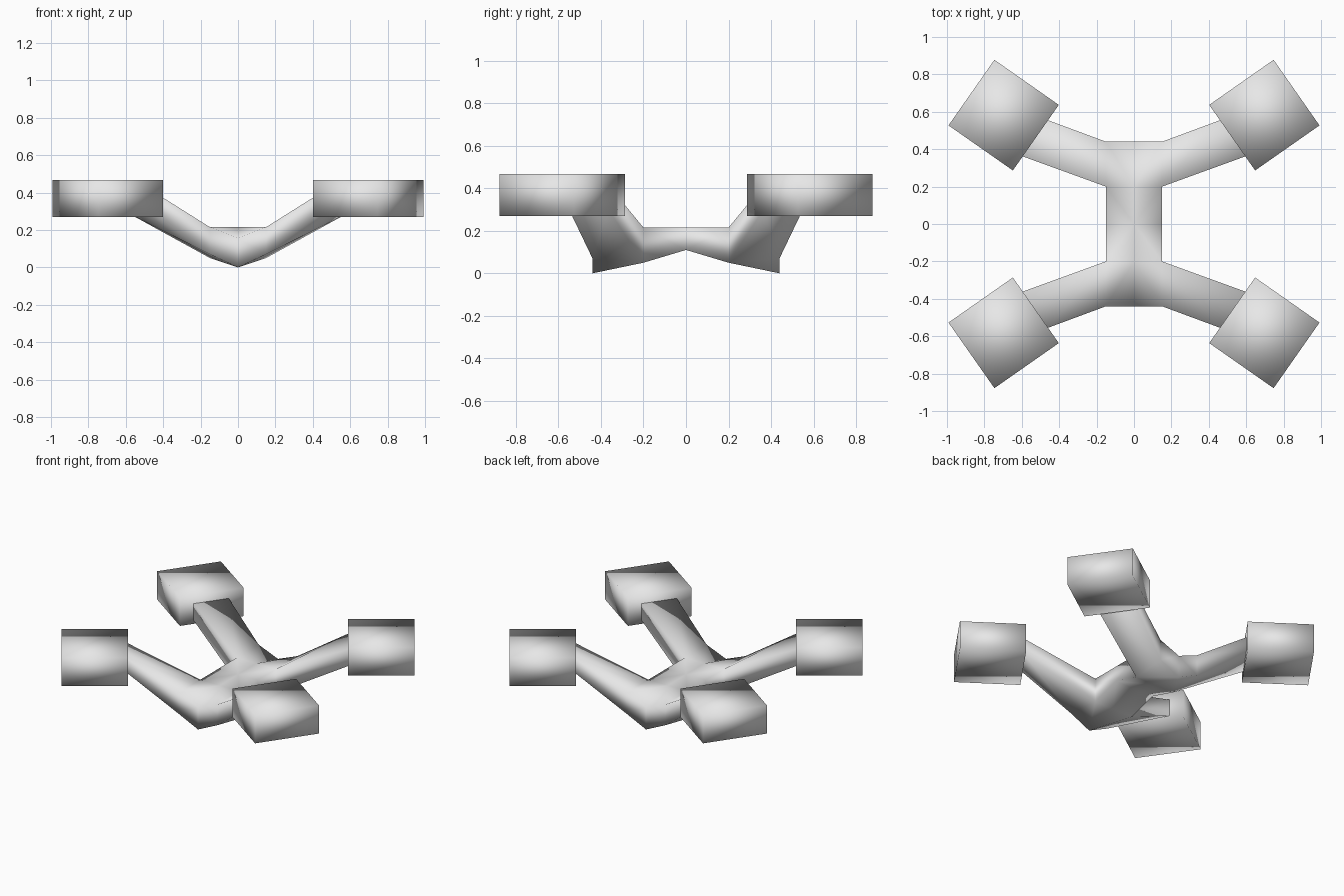
import bpy
import math

if "Cube" in bpy.data.objects:
    bpy.data.objects.remove(bpy.data.objects["Cube"])

grey = bpy.data.materials.new("plain_grey")
grey.diffuse_color = (0.8, 0.8, 0.8, 1)
grey.use_nodes = True
grey.node_tree.nodes["Principled BSDF"].inputs["Base Color"].default_value = grey.diffuse_color


def mirrored_part(name, plan, top_faces, outline):
    """Solid from plan points (x, y, bottom z, top z), mirrored over x and y."""
    n = len(plan)
    verts = [(x, y, b) for x, y, b, t in plan] + [(x, y, t) for x, y, b, t in plan]
    faces = [[i + n for i in f] for f in top_faces]
    faces += [f[::-1] for f in top_faces]
    faces += [[a, b, b + n, a + n] for a, b in zip(outline, outline[1:])]
    mesh = bpy.data.meshes.new(name)
    mesh.from_pydata(verts, [], faces)
    mesh.materials.append(grey)
    mesh.polygons.foreach_set("use_smooth", [True] * len(mesh.polygons))
    obj = bpy.data.objects.new(name, mesh)
    bpy.context.collection.objects.link(obj)
    mirror = obj.modifiers.new("mirror", "MIRROR")
    mirror.use_axis = (True, True, False)
    mirror.merge_threshold = 0.001
    return obj


# Central beam with its V-shaped crossbars and rising arms
mirrored_part(
    "frame_with_arms",
    [(0, 0, 0.11, 0.215), (0.15, 0, 0.11, 0.215),
     (0, 0.2, 0.05, 0.215), (0.15, 0.2, 0.05, 0.215),
     (0, 0.44, 0, 0.155), (0.15, 0.44, 0.07, 0.215),
     (0.46, 0.555, 0.31, 0.41), (0.605, 0.365, 0.30, 0.415)],
    [[0, 1, 3, 2], [2, 3, 5, 4], [3, 7, 6, 5]],
    [1, 3, 7, 6, 5, 4])

# Square pods at the arm ends
angle, cx, cy = math.radians(35), 0.697, 0.582
corners = []
for sx, sy in ((-1, -1), (1, -1), (1, 1), (-1, 1)):
    u, v = sx * 0.21, sy * 0.214
    corners.append((cx + u * math.cos(angle) - v * math.sin(angle),
                    cy + u * math.sin(angle) + v * math.cos(angle), 0.27, 0.467))
mirrored_part("end_pods", corners, [[0, 1, 2, 3]], [0, 1, 2, 3, 0])
